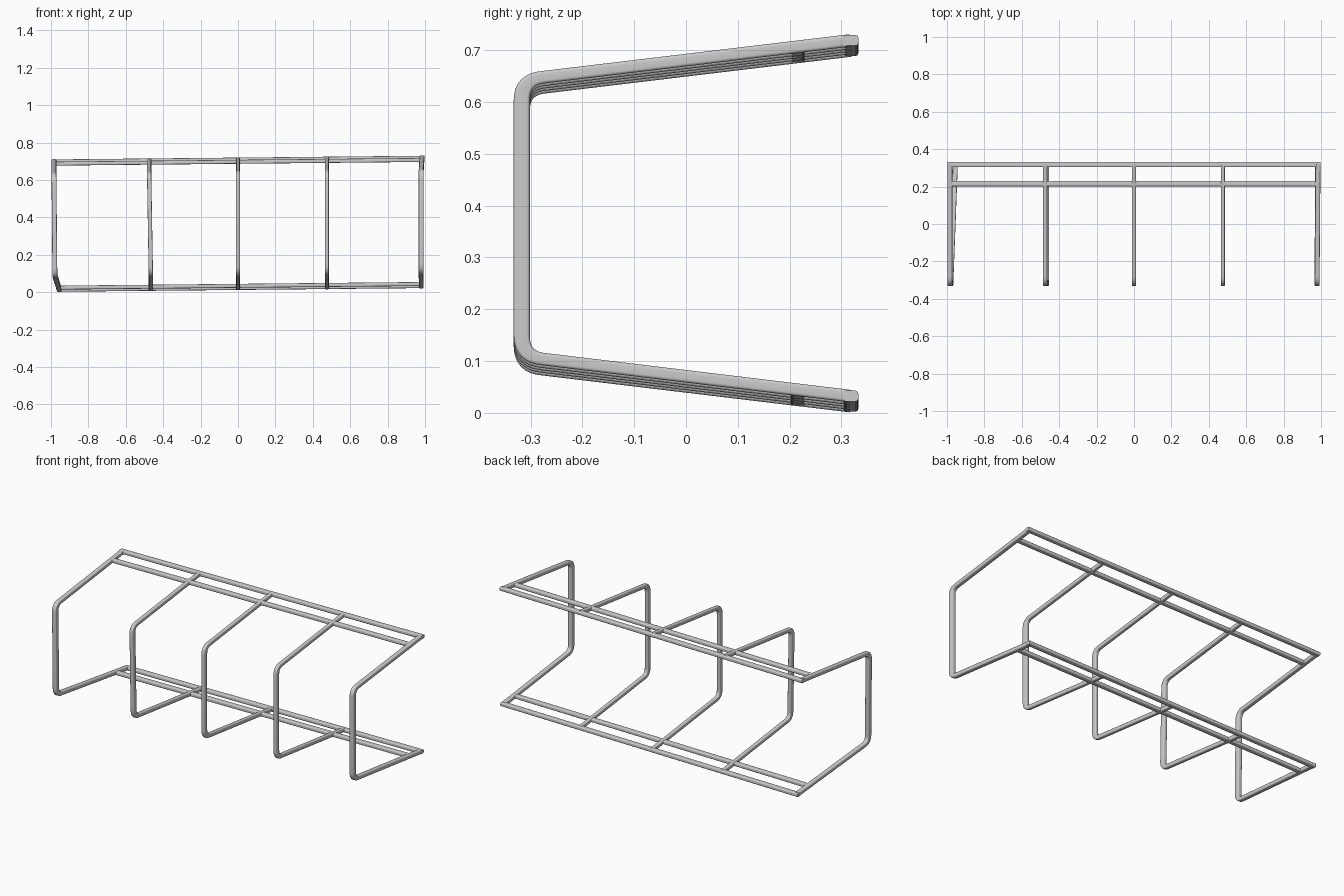
import bpy
import bmesh
from math import cos, sin, pi
from mathutils import Vector

cube = bpy.data.objects.get("Cube")
if cube:
    bpy.data.objects.remove(cube, do_unlink=True)

TILT = 0.01          # the rack rises slightly towards +x
BACK, INNER, FRONT = 0.318, 0.216, -0.317
UPPER = {BACK: 0.709, INNER: 0.697, FRONT: 0.633}
LOWER = {BACK: 0.0225, INNER: 0.034, FRONT: 0.099}
X_AXIS, Y_AXIS = Vector((1, 0, 0)), Vector((0, 1, 0))


def point(x, y, heights):
    return Vector((x, y, heights[y] + TILT * x))


def fillet(points, radius):
    """Replace each inner corner by a short curved bend."""
    path = [points[0]]
    for before, corner, after in zip(points, points[1:], points[2:]):
        a = corner + (before - corner).normalized() * radius
        b = corner + (after - corner).normalized() * radius
        for k in range(9):
            t = k / 8
            path.append(a * (1 - t) ** 2 + corner * 2 * t * (1 - t) + b * t * t)
    return path + [points[-1]]


def rounded_section(width, depth, radius=0.006, steps=5):
    """Outline of a rectangle with rounded corners."""
    section = []
    for quarter, (sx, sy) in enumerate(((1, 1), (-1, 1), (-1, -1), (1, -1))):
        for k in range(steps + 1):
            angle = (quarter + k / steps) * pi / 2
            section.append((sx * (width / 2 - radius) + radius * cos(angle),
                            sy * (depth / 2 - radius) + radius * sin(angle)))
    return section


def bar(name, path, side, width, depth, upright_extra=0):
    """Sweep a rounded section along a path; upright stretches are deeper."""
    bm = bmesh.new()
    rings = []
    for i, p in enumerate(path):
        tangent = Vector()
        if i > 0:
            tangent += (p - path[i - 1]).normalized()
        if i < len(path) - 1:
            tangent += (path[i + 1] - p).normalized()
        tangent.normalize()
        u = (side - tangent * side.dot(tangent)).normalized()
        v = tangent.cross(u)
        section = rounded_section(width, depth + upright_extra * abs(tangent.z))
        rings.append([bm.verts.new(p + u * a + v * b) for a, b in section])
    for low, high in zip(rings, rings[1:]):
        for j in range(len(low)):
            bm.faces.new((low[j - 1], low[j], high[j], high[j - 1]))
    bm.faces.new(rings[0])
    bm.faces.new(rings[-1])
    bmesh.ops.recalc_face_normals(bm, faces=bm.faces)
    mesh = bpy.data.meshes.new(name)
    bm.to_mesh(mesh)
    bm.free()
    obj = bpy.data.objects.new(name, mesh)
    bpy.context.collection.objects.link(obj)
    bpy.ops.object.select_all(action="DESELECT")
    bpy.context.view_layer.objects.active = obj
    obj.select_set(True)
    bpy.ops.object.shade_smooth_by_angle()


# Bent frames: x at the upper back, upper bend, lower bend and lower back
frames = {
    "right_end_frame": (-0.984, -0.984, -0.979, -0.955, 0.026),
    "right_frame": (-0.475, -0.475, -0.466, -0.466, 0.023),
    "middle_frame": (0, 0, 0, 0, 0.022),
    "left_frame": (0.475, 0.475, 0.475, 0.475, 0.022),
    "left_end_frame": (0.984, 0.979, 0.979, 0.98, 0.026),
}
for name, (top, bend, low_bend, low, width) in frames.items():
    corners = [point(top, BACK, UPPER), point(bend, FRONT, UPPER),
               point(low_bend, FRONT, LOWER), point(low, BACK, LOWER)]
    bar(name, fillet(corners, 0.04), X_AXIS, width, 0.023, upright_extra=0.008)

# Long rails: a rear and an inner one at each level
for level, heights, right, left in (("upper", UPPER, -0.997, 0.997),
                                    ("lower", LOWER, -0.968, 0.993)):
    for place, y, inset in (("rear", BACK, 0), ("inner", INNER, 0.012)):
        ends = [point(right + inset, y, heights), point(left - inset, y, heights)]
        bar(f"{level}_{place}_rail", ends, Y_AXIS, 0.029, 0.021)
